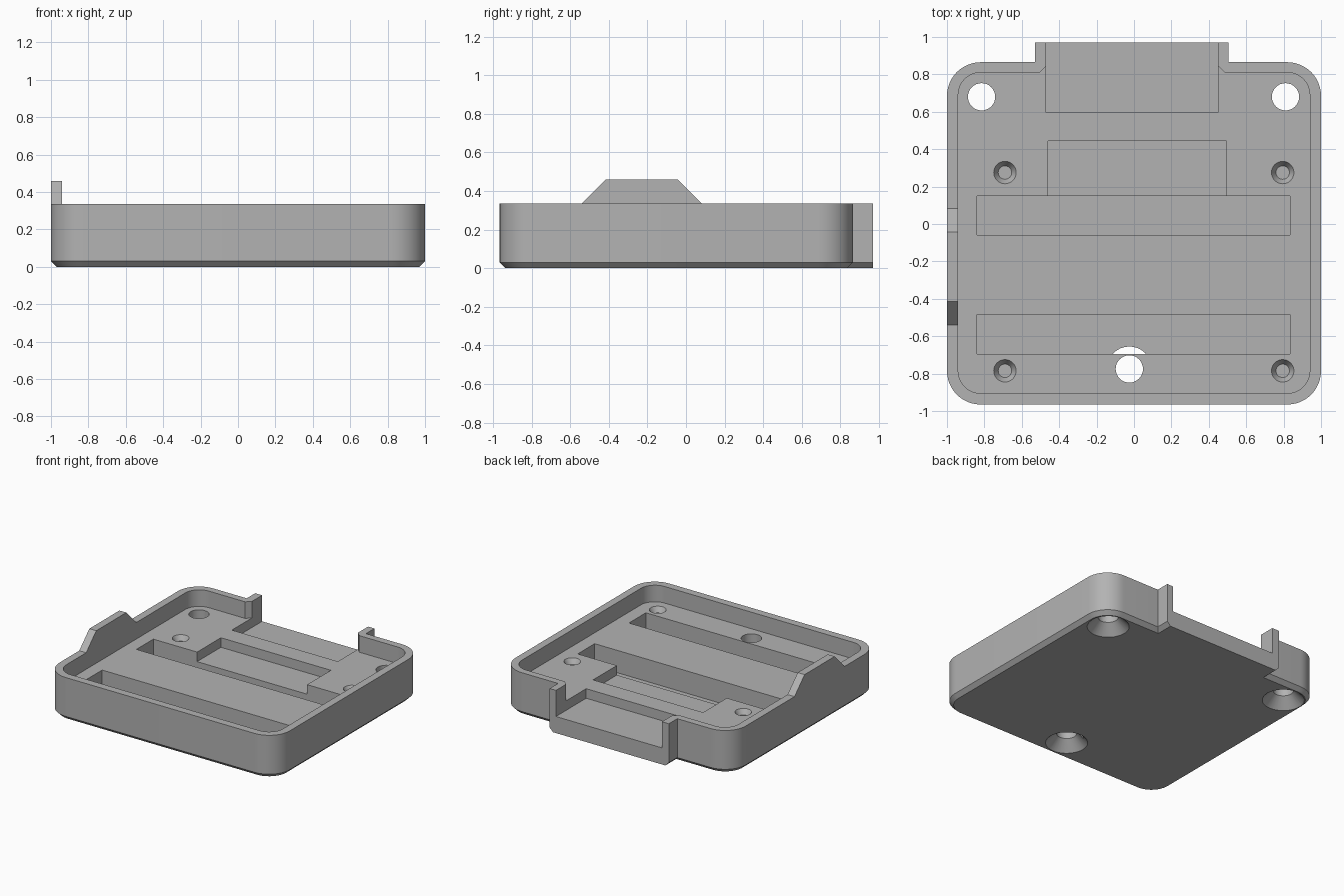
import bpy, bmesh, math
from math import pi, cos, sin

cube = bpy.data.objects.get("Cube")
if cube:
    bpy.data.objects.remove(cube)

grey = bpy.data.materials.new("plain grey")
grey.use_nodes = True
grey.diffuse_color = (0.45, 0.45, 0.45, 1)
grey.node_tree.nodes["Principled BSDF"].inputs["Base Color"].default_value = (0.45, 0.45, 0.45, 1)

RIM, FLOOR, PAD, SLOT, CHAMFER = 0.335, 0.205, 0.13, 0.03, 0.03


def loft(name, rings):
    """Closed solid through matching rings of 3D points."""
    bm = bmesh.new()
    loops = [[bm.verts.new(p) for p in ring] for ring in rings]
    n = len(loops[0])
    for low, high in zip(loops, loops[1:]):
        for i in range(n):
            j = (i + 1) % n
            bm.faces.new((low[i], low[j], high[j], high[i]))
    bm.faces.new(loops[0][::-1])
    bm.faces.new(loops[-1])
    bmesh.ops.recalc_face_normals(bm, faces=bm.faces)
    mesh = bpy.data.meshes.new(name)
    bm.to_mesh(mesh)
    bm.free()
    mesh.materials.append(grey)
    obj = bpy.data.objects.new(name, mesh)
    bpy.context.collection.objects.link(obj)
    return obj


def rounded(x0, x1, y0, y1, r, back=(), seg=12):
    """Rounded rectangle outline; extra points go into the back edge."""
    pts = []
    corners = [(x0 + r, y0 + r), (x1 - r, y0 + r), (x1 - r, y1 - r), (x0 + r, y1 - r)]
    for k, (cx, cy) in enumerate(corners):
        if k == 3:
            pts += back
        for i in range(seg + 1):
            a = pi + (k + i / seg) * pi / 2
            pts.append((cx + r * cos(a), cy + r * sin(a)))
    return pts


def at(pts, z):
    return [(x, y, z) for x, y in pts]


def box(name, x0, x1, y0, y1, z0, z1):
    pts = [(x0, y0), (x1, y0), (x1, y1), (x0, y1)]
    return loft(name, [at(pts, z0), at(pts, z1)])


def turned(name, x, y, profile, seg=32):
    """Round solid from (radius, height) pairs."""
    return loft(name, [[(x + r * cos(2 * pi * i / seg), y + r * sin(2 * pi * i / seg), z)
                        for i in range(seg)] for r, z in profile])


def combine(target, other, operation):
    mod = target.modifiers.new("combine", 'BOOLEAN')
    mod.operation, mod.solver, mod.object = operation, 'EXACT', other
    bpy.context.view_layer.objects.active = target
    bpy.ops.object.modifier_apply(modifier=mod.name)
    bpy.data.objects.remove(other)


# Tray block with a chamfered underside
wide = rounded(-1, 1, -0.965, 0.865, 0.18)
narrow = rounded(-1 + CHAMFER, 1 - CHAMFER, -0.965 + CHAMFER, 0.865 - CHAMFER, 0.18 - CHAMFER)
tray = loft("tray", [at(narrow, 0), at(wide, CHAMFER), at(wide, RIM)])

# Back connector bay, chamfered along its two sides
L, R = -0.53, 0.505
section = [(L + CHAMFER, 0), (R - CHAMFER, 0), (R, CHAMFER), (R, RIM), (L, RIM), (L, CHAMFER)]
combine(tray, loft("bay", [[(x, y, z) for x, z in section] for y in (0.5, 0.97)]), 'UNION')

# Main cavity, flared where it meets the bay
flare = [(0.485, 0.81), (0.45, 0.845), (-0.47, 0.845), (-0.505, 0.81)]
inner = rounded(-0.94, 0.94, -0.905, 0.81, 0.12, flare)
combine(tray, loft("cavity", [at(inner, FLOOR), at(inner, 0.6)]), 'DIFFERENCE')

# Bay opening, component recess and the two long slots
for x0, x1, y0, y1, z in [(-0.47, 0.45, 0.595, 1.1, PAD),
                          (-0.46, 0.495, 0.1, 0.445, PAD),
                          (-0.84, 0.835, -0.06, 0.15, SLOT),
                          (-0.84, 0.835, -0.695, -0.485, SLOT)]:
    combine(tray, box("recess", x0, x1, y0, y1, z, 0.6), 'DIFFERENCE')

# Mounting holes countersunk from below
for x, y in [(-0.815, 0.68), (0.81, 0.68), (-0.025, -0.775)]:
    sink = turned("mounting_hole", x, y, [(0.17, -0.02), (0.073, 0.077), (0.073, 0.6)])
    combine(tray, sink, 'DIFFERENCE')

# Blind screw dimples in the floor
for x in (-0.69, 0.795):
    for y in (0.275, -0.785):
        dimple = turned("screw_dimple", x, y,
                        [(0.036, FLOOR - 0.04), (0.06, FLOOR), (0.06, FLOOR + 0.05)])
        combine(tray, dimple, 'DIFFERENCE')

# Raised guard on the right wall
side = [(-0.54, RIM), (0.083, RIM), (-0.042, 0.46), (-0.415, 0.46)]
loft("side_guard", [[(x, y, z) for y, z in side] for x in (-1, -0.94)])

# Smooth the round walls, keep edges crisp
bpy.ops.object.select_all(action='DESELECT')
tray.select_set(True)
bpy.context.view_layer.objects.active = tray
bpy.ops.object.shade_smooth_by_angle(angle=math.radians(25))
